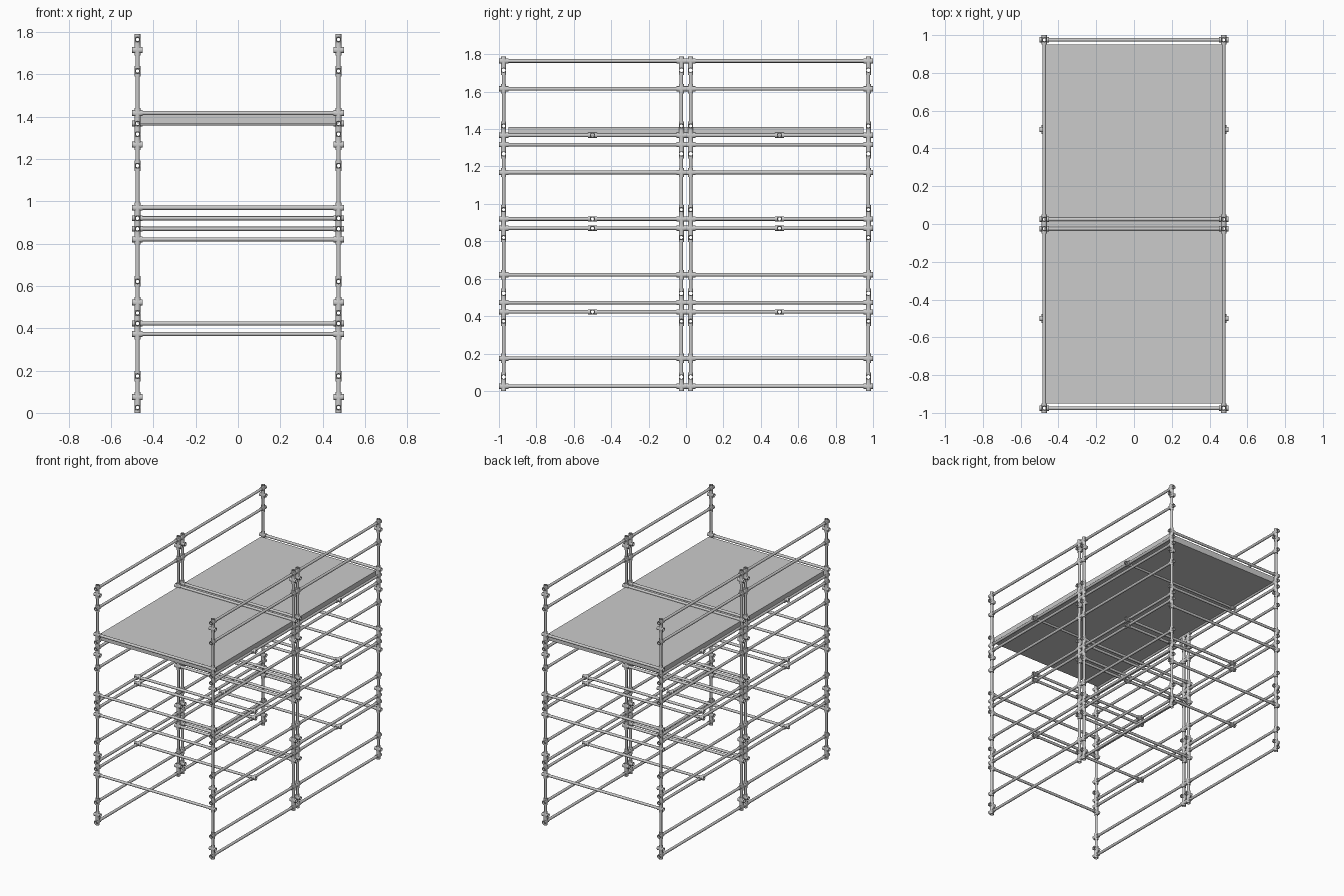
import bpy, bmesh, math
from mathutils import Vector

if "Cube" in bpy.data.objects:
    bpy.data.objects.remove(bpy.data.objects["Cube"])

P = 0.0497                      # length of one cross fitting
H = P / 2
SEG = 20
X = 0.475                       # post positions
YS = [-(1 - H), -H, H, 1 - H]
MID_Y = (YS[2] + YS[3]) / 2
AX = [Vector((1, 0, 0)), Vector((0, 1, 0)), Vector((0, 0, 1))]
PIPE_R, PIPE_IN, FIT_R, FIT_IN = 0.0098, 0.0078, 0.0138, 0.0098


def level(k):                   # height symmetric about the middle, k in fitting lengths
    return 18 * P + k * P


def both(ks):
    return [level(s * k) for k in ks for s in (-1, 1)]


SIDE_Z = both([0.5, 5.5, 8.5, 9.5, 14.5, 17.5])
BRACED_Z = both([0.5, 9.5])      # side rails that carry a middle cross rail
CROSS_Z = both([1.5, 10.5])     # cross rails fixed to the posts
EMPTY_Z = both([7.5, 16.5])     # fittings with no rail
POST_Z = sorted(SIDE_Z + CROSS_Z + EMPTY_Z)


def lathe(bm, rings):
    """Close a list of rings into a hollow tube."""
    vs = [[bm.verts.new(c) for c in ring] for ring in rings]
    for a, b in zip(vs, vs[1:] + vs[:1]):
        if a is vs[-1] and len(vs) == 4 and rings[0] is None:
            continue
        for i in range(SEG):
            j = (i + 1) % SEG
            bm.faces.new((a[i], a[j], b[j], b[i]))


def pipe(bm, start, axis, length):
    u, v, w = AX[axis], AX[(axis + 1) % 3], AX[(axis + 2) % 3]
    start = Vector(start)
    rings = []
    for r, t in ((PIPE_R, 0), (PIPE_R, length), (PIPE_IN, length), (PIPE_IN, 0)):
        rings.append([start + u * t + v * r * math.cos(2 * math.pi * i / SEG)
                      + w * r * math.sin(2 * math.pi * i / SEG) for i in range(SEG)])
    lathe(bm, rings)


def cross(bm, centre, a, b):
    """Hollow four-way fitting: four arms mitred together in the plane of a and b."""
    centre = Vector(centre)
    for u, v in ((AX[a], AX[b]), (-AX[a], -AX[b]), (AX[b], -AX[a]), (-AX[b], AX[a])):
        w = u.cross(v)
        rows = []
        for r, end in ((FIT_R, False), (FIT_R, True), (FIT_IN, True), (FIT_IN, False)):
            row = []
            for i in range(SEG):
                t = 2 * math.pi * i / SEG
                c, s = r * math.cos(t), r * math.sin(t)
                row.append(bm.verts.new(centre + u * (H if end else abs(c)) + v * c + w * s))
            rows.append(row)
        for p, q in zip(rows, rows[1:]):
            for i in range(SEG):
                j = (i + 1) % SEG
                bm.faces.new((p[i], p[j], q[j], q[i]))


def finish(name, bm, weld=False):
    if weld:
        bmesh.ops.remove_doubles(bm, verts=bm.verts, dist=1e-6)
    bmesh.ops.recalc_face_normals(bm, faces=bm.faces)
    me = bpy.data.meshes.new(name)
    bm.to_mesh(me)
    bm.free()
    ob = bpy.data.objects.new(name, me)
    bpy.context.collection.objects.link(ob)
    bpy.ops.object.select_all(action='DESELECT')
    ob.select_set(True)
    bpy.context.view_layer.objects.active = ob
    bpy.ops.object.shade_smooth_by_angle(angle=math.radians(40))
    return ob


PLUG = 0.010                    # how far a pipe reaches into its fitting
G = H - PLUG

# Posts: pipe lengths between separated fittings, with a fitting at every level
for n, (x, y) in enumerate([(x, y) for x in (-X, X) for y in YS], 1):
    bm = bmesh.new()
    for z0, z1 in zip(POST_Z, POST_Z[1:]):
        if z1 - z0 > 1.5 * P:
            pipe(bm, (x, y, z0 + G), 2, z1 - z0 - 2 * G)
    finish(f"post_{n}", bm)
    bm = bmesh.new()
    for z in POST_Z:
        bm_one = bmesh.new()
        cross(bm_one, (x, y, z), 2, 1 if z in SIDE_Z else 0)
        bmesh.ops.remove_doubles(bm_one, verts=bm_one.verts, dist=1e-6)
        tmp = bpy.data.meshes.new("tmp")
        bm_one.to_mesh(tmp)
        bm_one.free()
        bm.from_mesh(tmp)
        bpy.data.meshes.remove(tmp)
    finish(f"post_fittings_{n}", bm)

# Side rails, split where a middle cross rail joins
for side, x in (("left", -X), ("right", X)):
    bm = bmesh.new()
    for y0, ym, y1 in ((YS[0], -MID_Y, YS[1]), (YS[2], MID_Y, YS[3])):
        for z in SIDE_Z:
            stops = [y0, ym, y1] if z in BRACED_Z else [y0, y1]
            for a, b in zip(stops, stops[1:]):
                pipe(bm, (x, a + G, z), 1, b - a - 2 * G)
    finish(f"{side}_side_rails", bm)

# Cross rails between posts and at the middle of each bay
bm = bmesh.new()
for y in YS:
    for z in CROSS_Z:
        pipe(bm, (-X + G, y, z), 0, 2 * (X - G))
finish("cross_rails", bm)
bm = bmesh.new()
fit = bmesh.new()
for y in (-MID_Y, MID_Y):
    for z in BRACED_Z:
        pipe(bm, (-X + G, y, z), 0, 2 * (X - G))
        for x in (-X, X):
            cross(fit, (x, y, z), 0, 1)
finish("middle_cross_rails", bm)
finish("middle_fittings", fit, True)

# Deck board
bm = bmesh.new()
bmesh.ops.create_cube(bm, size=1)
z0, z1 = level(9.5), 1.412
for v in bm.verts:
    v.co = (v.co.x * 2 * X, v.co.y * 1.9, z0 + (v.co.z + 0.5) * (z1 - z0))
finish("deck", bm)
